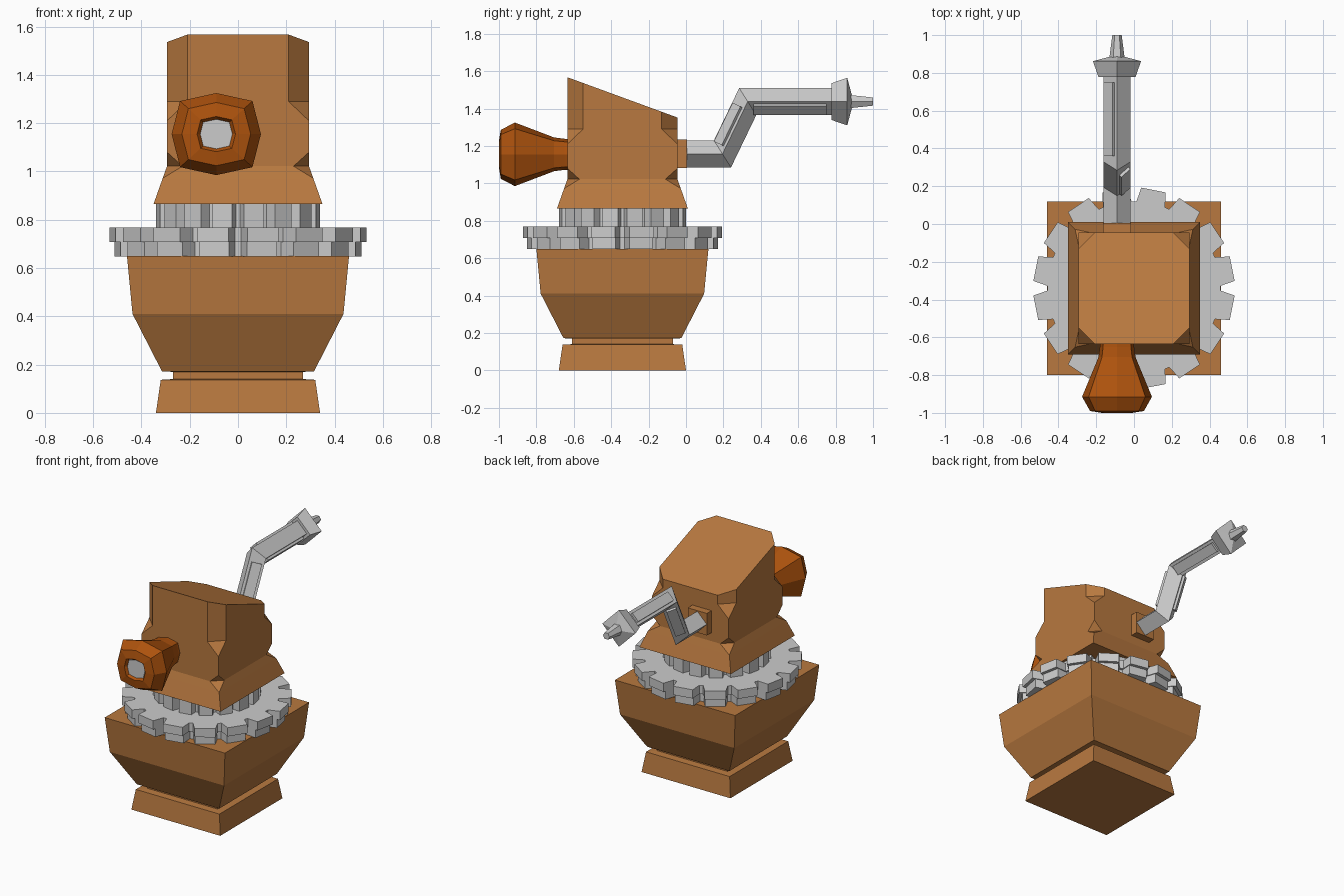
import bpy, bmesh, math
from mathutils import Vector

if "Cube" in bpy.data.objects:
    bpy.data.objects.remove(bpy.data.objects["Cube"])

CY = -0.34      # y of the body axis
CX = -0.09      # x of the knob and crank axis


def material(name, rgb):
    m = bpy.data.materials.new(name)
    m.diffuse_color = (*rgb, 1)
    m.use_nodes = True
    m.node_tree.nodes["Principled BSDF"].inputs["Base Color"].default_value = m.diffuse_color
    return m


brown = material("brown", (0.48, 0.19, 0.05))
orange = material("orange", (0.42, 0.085, 0.004))


def loft(name, rings, mat=None):
    """Skin a list of equal-length rings and cap both ends."""
    bm = bmesh.new()
    rows = [[bm.verts.new(p) for p in ring] for ring in rings]
    n = len(rows[0])
    for a, b in zip(rows, rows[1:]):
        for i in range(n):
            j = (i + 1) % n
            bm.faces.new((a[i], a[j], b[j], b[i]))
    bm.faces.new(rows[0])
    bm.faces.new(rows[-1])
    bmesh.ops.remove_doubles(bm, verts=bm.verts, dist=1e-4)
    bmesh.ops.recalc_face_normals(bm, faces=bm.faces)
    me = bpy.data.meshes.new(name)
    bm.to_mesh(me)
    bm.free()
    ob = bpy.data.objects.new(name, me)
    bpy.context.collection.objects.link(ob)
    if mat:
        me.materials.append(mat)
    return ob


def square(z, h, c=0.0):
    """Square of half size h around the body axis with corners cut by c."""
    k = h - c
    pts = [(h, -k), (h, k), (k, h), (-k, h), (-h, k), (-h, -k), (-k, -h), (k, -h)]
    return [Vector((x, CY + y, z)) for x, y in pts]


# Base: foot, neck and flared bowl
loft("base", [square(z, h) for z, h in (
    (0, .34), (.137, .32), (.14, .27), (.17, .27), (.172, .315), (.41, .437), (.65, .46))], brown)


# Gears
def gear(name, r, z0, z1, teeth=16):
    ring = []
    for i in range(teeth):
        mid = 360 / teeth * (i + 0.5)
        for off, f in ((-9.7, .858), (-7.1, 1), (7.1, 1), (9.7, .858)):
            a = math.radians(mid + off)
            ring.append((r * f * math.cos(a), CY + r * f * math.sin(a)))
    loft(name, [[(x, y, z) for x, y in ring] for z in (z0, z1)])


gear("gear_lower", .512, .648, .708)
gear("gear_upper", .534, .708, .768)
gear("gear_hub", .34, .768, .867)

# Head: flared skirt, pinched corners, chamfered top cut on a slope
head = [square(*r) for r in (
    (.865, .35), (.972, .312), (1.022, .294, .064), (1.08, .294),
    (1.21, .294), (1.29, .294, .084), (1.5, .294, .084))]
for p in head[-1]:
    p.z = 1.567 - (p.y - CY + .294) * .366
loft("head", head, brown)

# Front knob: squarish octagon sections along y
KNOB = [(.185, 0), (.15, .137), (0, .17), (-.15, .137),
        (-.185, 0), (-.15, -.137), (0, -.17), (.15, -.137)]


def knob_ring(y, s):
    return [(CX + x * s, y, 1.155 + z * s) for x, z in KNOB]


loft("knob", [knob_ring(y, s) for y, s in (
    (-.6, .48), (-.65, .49), (-.705, .53), (-.915, 1), (-.99, .77), (-1, .43), (-.975, .34))], orange)
loft("knob_pin", [knob_ring(y, .36) for y in (-.96, -.985)])

# Socket on the back of the head
loft("crank_socket", [[(CX + x * .073, y, 1.157 + z * .076)
                       for x, z in ((1, 1), (-1, 1), (-1, -1), (1, -1))] for y in (-.07, .005)], brown)

# Crank arm: diamond section swept along a bent path with mitred corners
R = .0725
path = [Vector((CX, y, z)) for y, z in ((0, 1.157), (.195, 1.157), (.33, 1.437), (.79, 1.437))]
side = Vector((1, 0, 0))
dirs = [(b - a).normalized() for a, b in zip(path, path[1:])]
ups = [side.cross(d) for d in dirs]
rings = []
for i, p in enumerate(path):
    u0, u1 = ups[max(i - 1, 0)], ups[min(i, len(ups) - 1)]
    m = (u0 + u1).normalized()
    m /= m.dot(u0)
    rings.append([p + side * R, p + m * R, p - side * R, p - m * R])
loft("crank_arm", rings)


# Raised strips on opposite faces of the arm
def strip(name, seg, t, length, sx):
    d, u = dirs[seg], ups[seg]
    c = path[seg].lerp(path[seg + 1], t)
    n = (u + side * sx).normalized()
    w = d.cross(n)
    loft(name, [[c + d * e * length / 2 + n * .067 * a + w * .033 * b
                 for a, b in ((1, 1), (-1, 1), (-1, -1), (1, -1))] for e in (-1, 1)])


strip("strip_diagonal", 1, .5, .23, 1)
strip("strip_straight", 2, .49, .39, -1)


# Crank end: diamond collar and pointed tip
def ring_y(y, r, n):
    return [(CX + r * math.cos(2 * math.pi * i / n), y, 1.437 + r * math.sin(2 * math.pi * i / n))
            for i in range(n)]


loft("crank_collar", [ring_y(.777, .098, 4), ring_y(.862, .127, 4), ring_y(.888, .03, 4)])
loft("crank_tip", [ring_y(.865, .042, 6), ring_y(1.0, .025, 6)])
